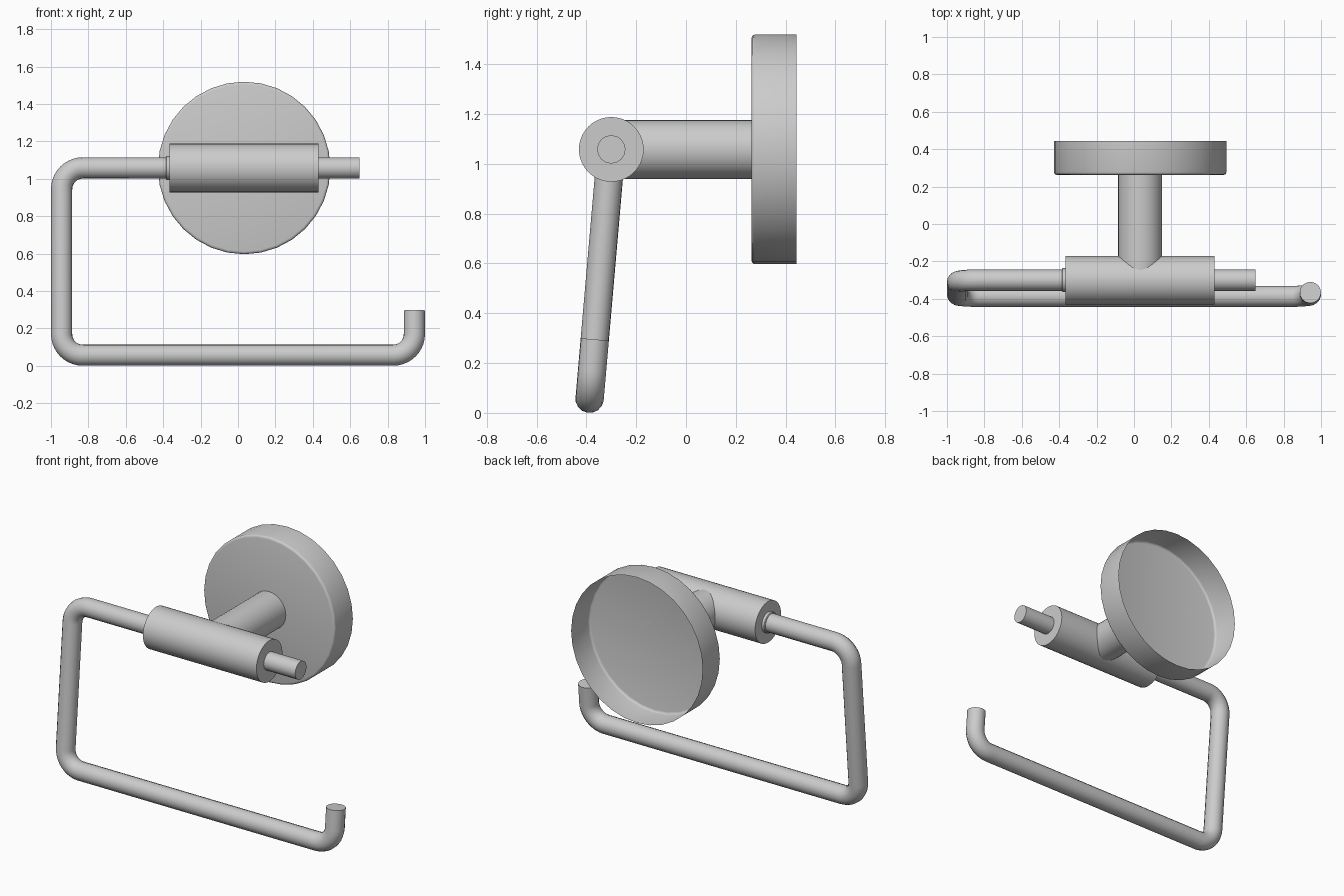
import bpy
import bmesh
from math import sin, cos, pi, radians
from mathutils import Vector

if "Cube" in bpy.data.objects:
    bpy.data.objects.remove(bpy.data.objects["Cube"])


def smooth(ob):
    bpy.ops.object.select_all(action='DESELECT')
    ob.select_set(True)
    bpy.context.view_layer.objects.active = ob
    bpy.ops.object.shade_smooth_by_angle(angle=radians(35))


def lathe(name, axis, centre, profile, sides=32, cap_end=True):
    """Revolve (position, radius) points about the X or Y axis."""
    bm = bmesh.new()
    rings = []
    for t, r in profile:
        ring = []
        for i in range(sides):
            a = 2 * pi * i / sides
            u, w = r * cos(a), r * sin(a)
            co = (t, u, w) if axis == 'X' else (u, t, w)
            ring.append(bm.verts.new(Vector(co) + Vector(centre)))
        rings.append(ring)
    for a, b in zip(rings, rings[1:]):
        for i in range(sides):
            j = (i + 1) % sides
            bm.faces.new((a[i], a[j], b[j], b[i]))
    bm.faces.new(rings[0])
    if cap_end:
        bm.faces.new(rings[-1])
    bmesh.ops.recalc_face_normals(bm, faces=bm.faces)
    me = bpy.data.meshes.new(name)
    bm.to_mesh(me)
    bm.free()
    ob = bpy.data.objects.new(name, me)
    bpy.context.collection.objects.link(ob)
    smooth(ob)
    return ob


CX, CZ, ROD_Y = 0.033, 1.058, -0.30

# Wall plate: a thin cup, open at the back, with a softened front edge
plate = [(0.263, 0.446), (0.265, 0.454), (0.270, 0.459), (0.277, 0.461), (0.444, 0.461)]
lathe("wall_plate", 'Y', (CX, 0, CZ), plate, cap_end=False)

# Post from plate to holder, the holder sleeve, and its small collar
lathe("post", 'Y', (CX, 0, CZ), [(-0.29, 0.118), (0.263, 0.118)])
lathe("holder_sleeve", 'X', (0, ROD_Y, CZ), [(-0.365, 0.13), (0.43, 0.13)], 40)
lathe("collar", 'X', (0, ROD_Y, CZ),
      [(-0.386, 0.059), (-0.382, 0.064), (-0.36, 0.064)])

# Bent rod: path in (x, z), leaning forward towards the bottom
R, BEND = 0.057, 0.113
path = [(0.65, CZ)]
corners = [(-0.83, CZ - BEND, 90, 180),
           (-0.83, R + BEND, 180, 270),
           (0.83, R + BEND, 270, 360)]
for x, z, a0, a1 in corners:
    for i in range(11):
        a = radians(a0 + (a1 - a0) * i / 10)
        path.append((x + BEND * cos(a), z + BEND * sin(a)))
path.append((0.943, 0.295))

cu = bpy.data.curves.new("rod", 'CURVE')
cu.dimensions = '3D'
cu.bevel_depth = R
cu.bevel_resolution = 6
cu.use_fill_caps = True
sp = cu.splines.new('POLY')
sp.points.add(len(path) - 1)
for p, (x, z) in zip(sp.points, path):
    p.co = (x, ROD_Y - (CZ - z) * 0.087, z, 1)
rod = bpy.data.objects.new("rod", cu)
bpy.context.collection.objects.link(rod)
bpy.ops.object.select_all(action='DESELECT')
rod.select_set(True)
bpy.context.view_layer.objects.active = rod
bpy.ops.object.convert(target='MESH')
rod = bpy.context.view_layer.objects.active
bm = bmesh.new()
bm.from_mesh(rod.data)
bmesh.ops.remove_doubles(bm, verts=bm.verts, dist=0.0005)
bmesh.ops.recalc_face_normals(bm, faces=bm.faces)
bm.to_mesh(rod.data)
bm.free()
smooth(rod)
